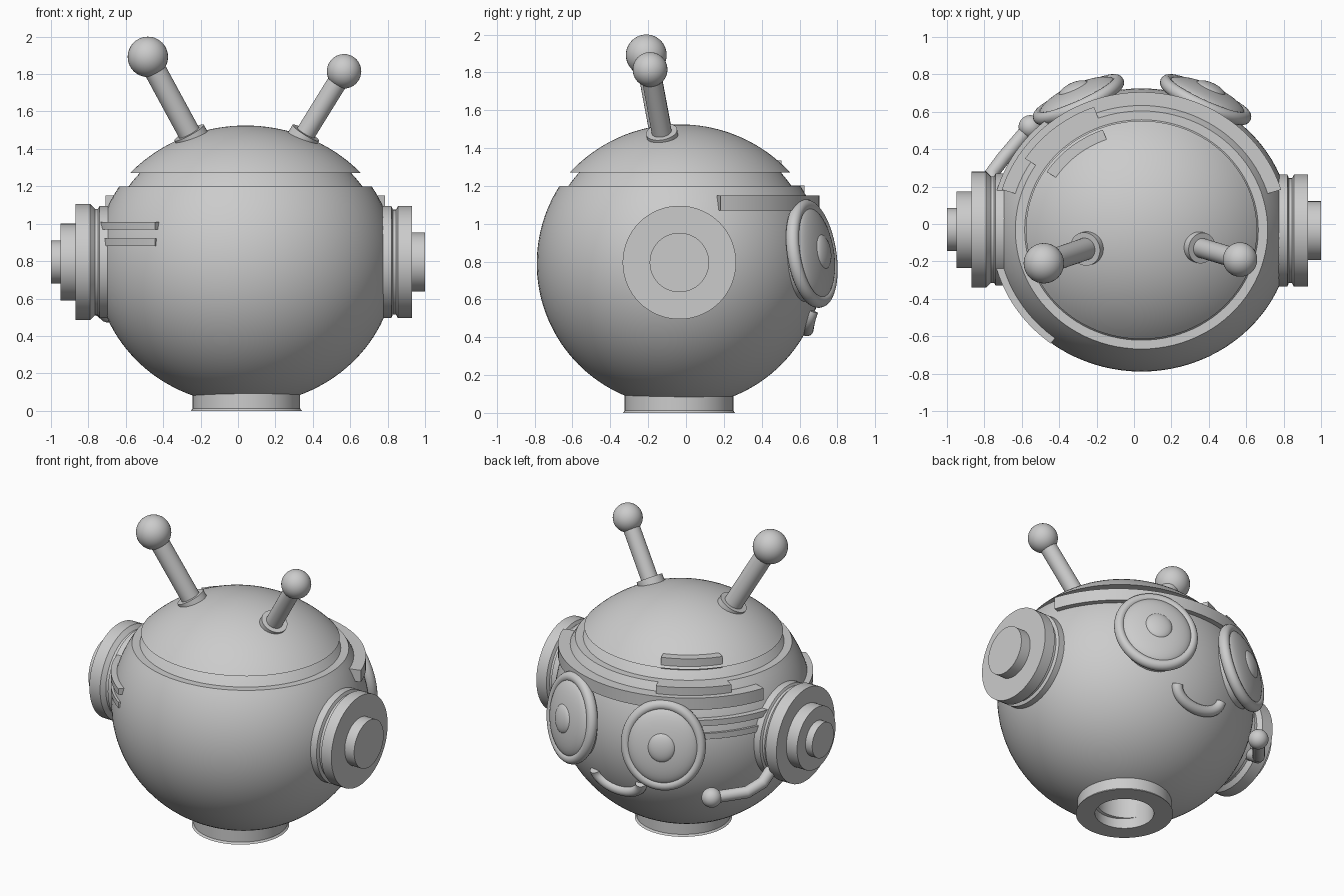
import bpy, bmesh
from math import sin, cos, pi, sqrt, radians
from mathutils import Vector, Matrix

cube = bpy.data.objects.get("Cube")
if cube:
    bpy.data.objects.remove(cube, do_unlink=True)

grey = bpy.data.materials.new("plain_grey")
grey.use_nodes = True
grey.diffuse_color = (0.6, 0.6, 0.6, 1)
grey.node_tree.nodes["Principled BSDF"].inputs["Base Color"].default_value = (0.6, 0.6, 0.6, 1)


def finish(name, bm, matrix=Matrix()):
    bmesh.ops.remove_doubles(bm, verts=bm.verts, dist=1e-5)
    bm.transform(matrix)
    bmesh.ops.recalc_face_normals(bm, faces=bm.faces)
    mesh = bpy.data.meshes.new(name)
    bm.to_mesh(mesh)
    bm.free()
    obj = bpy.data.objects.new(name, mesh)
    mesh.materials.append(grey)
    bpy.context.collection.objects.link(obj)
    bpy.ops.object.select_all(action='DESELECT')
    obj.select_set(True)
    bpy.context.view_layer.objects.active = obj
    bpy.ops.object.shade_smooth_by_angle(angle=radians(35))
    return obj


def revolve(name, profile, matrix=Matrix(), start=0, end=360, steps=64, closed=False):
    """Turn (radius, height) points about local z; partial turns get end caps."""
    bm = bmesh.new()
    full = end - start == 360
    rings = []
    for i in range(steps + 1):
        a = radians(start + (end - start) * i / steps)
        rings.append([bm.verts.new((r * cos(a), r * sin(a), h)) for r, h in profile])
    n = len(profile)
    for p, q in zip(rings, rings[1:]):
        for j in range(n if closed else n - 1):
            k = (j + 1) % n
            if profile[j][0] == profile[k][0] == 0:
                continue
            quad = [p[j], q[j], q[k], p[k]]
            if profile[j][0] == 0:
                quad.pop(1)
            elif profile[k][0] == 0:
                quad.pop(2)
            bm.faces.new(quad)
    if not full:
        bm.faces.new(rings[0])
        bm.faces.new(rings[-1])
    return finish(name, bm, matrix)


def facing(origin, direction, width=1):
    turn = Vector(direction).to_track_quat('Z', 'Y').to_matrix().to_4x4()
    return Matrix.Translation(origin) @ turn @ Matrix.Diagonal((width, 1, 1, 1))


def ball_arc(radius, centre, low, high, count):
    """Profile points on a circle between two heights, evenly spaced by angle."""
    from math import acos
    a0, a1 = acos((low - centre) / radius), acos((high - centre) / radius)
    return [(radius * sin(a0 + (a1 - a0) * i / count), centre + radius * cos(a0 + (a1 - a0) * i / count))
            for i in range(count + 1)]


def sphere(name, centre, radius):
    bm = bmesh.new()
    bmesh.ops.create_uvsphere(bm, u_segments=32, v_segments=20, radius=radius)
    return finish(name, bm, Matrix.Translation(centre))


def tube(name, points, radius):
    curve = bpy.data.curves.new(name, 'CURVE')
    curve.dimensions = '3D'
    curve.bevel_depth, curve.bevel_resolution, curve.use_fill_caps = radius, 6, True
    line = curve.splines.new('POLY')
    line.points.add(len(points) - 1)
    for dot, p in zip(line.points, points):
        dot.co = (*p, 1)
    temp = bpy.data.objects.new(name, curve)
    bpy.context.collection.objects.link(temp)
    bpy.context.view_layer.update()
    mesh = bpy.data.meshes.new_from_object(temp.evaluated_get(bpy.context.evaluated_depsgraph_get()))
    bpy.data.objects.remove(temp, do_unlink=True)
    bm = bmesh.new()
    bm.from_mesh(mesh)
    bpy.data.meshes.remove(mesh)
    return finish(name, bm)


# Head shell, slightly wide, with a recessed step under the lid
CX, CY, CZ, R = 0.04, -0.032, 0.79, 0.757
head = Matrix.Translation((CX, CY, 0)) @ Matrix.Diagonal((1.06, 1, 1, 1))
shell = [(0, 0.4), (0.17, 0.4), (0.17, 0.07)] + ball_arc(R, CZ, 0.06, 1.2, 40)
revolve("head_shell", shell + ball_arc(0.718, CZ, 1.2, 1.29, 4), head, steps=96)
revolve("head_lid", [(0.5, 1.27)] + ball_arc(0.794, 0.731, 1.27, 1.5249, 20) + [(0, 1.525)], head, steps=96)

# Neck ring
revolve("neck_ring", [(0.18, 0), (0.297, 0), (0.287, 0.012), (0.287, 0.16), (0.18, 0.16)],
        Matrix.Translation((0.045, -0.037, 0)), closed=True)


# Bands wrapped around the head
def band(name, inner, outer, low, high, start, end):
    box = [(inner, low), (outer, low), (outer, high), (inner, high)]
    revolve(name, box, head, start, end, 48, True)


band("forehead_band", 0.66, 0.737, 1.07, 1.15, 17, 163)
for label, low in (("lower", 0.88), ("upper", 0.97)):
    band(label + "_side_slat", 0.7, 0.76, low, low + 0.04, 125, 233)
band("brow_upper", 0.5, 0.57, 1.26, 1.335, 110, 147)
band("brow_lower", 0.62, 0.7, 1.13, 1.203, 110, 147)

# Ears, stepped discs with a groove
ear_right_side = [(0, 0.6), (0.3, 0.6), (0.3, 0.82), (0.28, 0.828), (0.28, 0.845), (0.3, 0.855),
                  (0.3, 0.93), (0.157, 0.93), (0.157, 1), (0, 1)]
ear_left_side = [(0, 0.6), (0.3, 0.6), (0.3, 0.74), (0.285, 0.748), (0.285, 0.765), (0.31, 0.79),
                 (0.31, 0.87), (0.205, 0.87), (0.205, 0.95), (0.115, 0.95), (0.115, 1), (0, 1)]
revolve("ear_left", ear_right_side, facing((0, -0.035, 0.795), (1, 0, 0)))
revolve("ear_right", ear_left_side, facing((0, -0.03, 0.795), (-1, 0, 0)))

# Eyes: rim, shallow lens and raised pupil
for side, x, lean in (("left", 0.383, 0.41), ("right", -0.297, -0.41)):
    place = facing((x, 0.665, 0.842), (lean, 0.9, 0.15), 0.91)
    rim = [(0.255 + 0.035 * cos(a * pi / 8), 0.035 * sin(a * pi / 8)) for a in range(16)]
    revolve("eye_rim_" + side, rim, place, closed=True)
    lens = [(0.245 * cos(a * pi / 20), 0.01 + 0.065 * sin(a * pi / 20)) for a in range(10)]
    revolve("eye_lens_" + side, [(0, -0.08), (0.245, -0.08)] + lens + [(0, 0.075)], place)
    pupil = [(0.095 * cos(a * pi / 16), 0.06 + 0.035 * sin(a * pi / 16)) for a in range(8)]
    revolve("eye_pupil_" + side, pupil + [(0, 0.095)], place)

# Smiling mouth following the head surface
smile = []
for i in range(25):
    a = pi * i / 24
    x, z = 0.17 * cos(a), 0.54 - 0.1 * sin(a)
    smile.append((CX + x, CY + sqrt(R * R - (x / 1.06) ** 2 - (z - CZ) ** 2), z))
tube("mouth", smile, 0.035)

# Antennas: collar, rod and ball
for side, foot, tip, ball, rod in (("left", (0.35, -0.125, 1.465), (0.567, -0.19, 1.815), 0.092, 0.053),
                                   ("right", (-0.25, -0.13, 1.465), (-0.482, -0.21, 1.892), 0.108, 0.06)):
    axis = Vector(tip) - Vector(foot)
    place = facing(foot, axis)
    revolve("antenna_rod_" + side, [(0, -0.06), (rod, -0.06), (rod, axis.length), (0, axis.length)], place)
    collar = rod + 0.03
    revolve("antenna_collar_" + side, [(0, -0.06), (collar, -0.06), (collar, 0.025), (0, 0.025)], place)
    sphere("antenna_ball_" + side, tip, ball)

# Microphone arm on the right ear
tube("microphone_arm", [(-0.77, 0.16, 0.64), (-0.76, 0.27, 0.56), (-0.7, 0.35, 0.51), (-0.56, 0.515, 0.5)], 0.038)
sphere("microphone_ball", (-0.555, 0.52, 0.5), 0.062)
